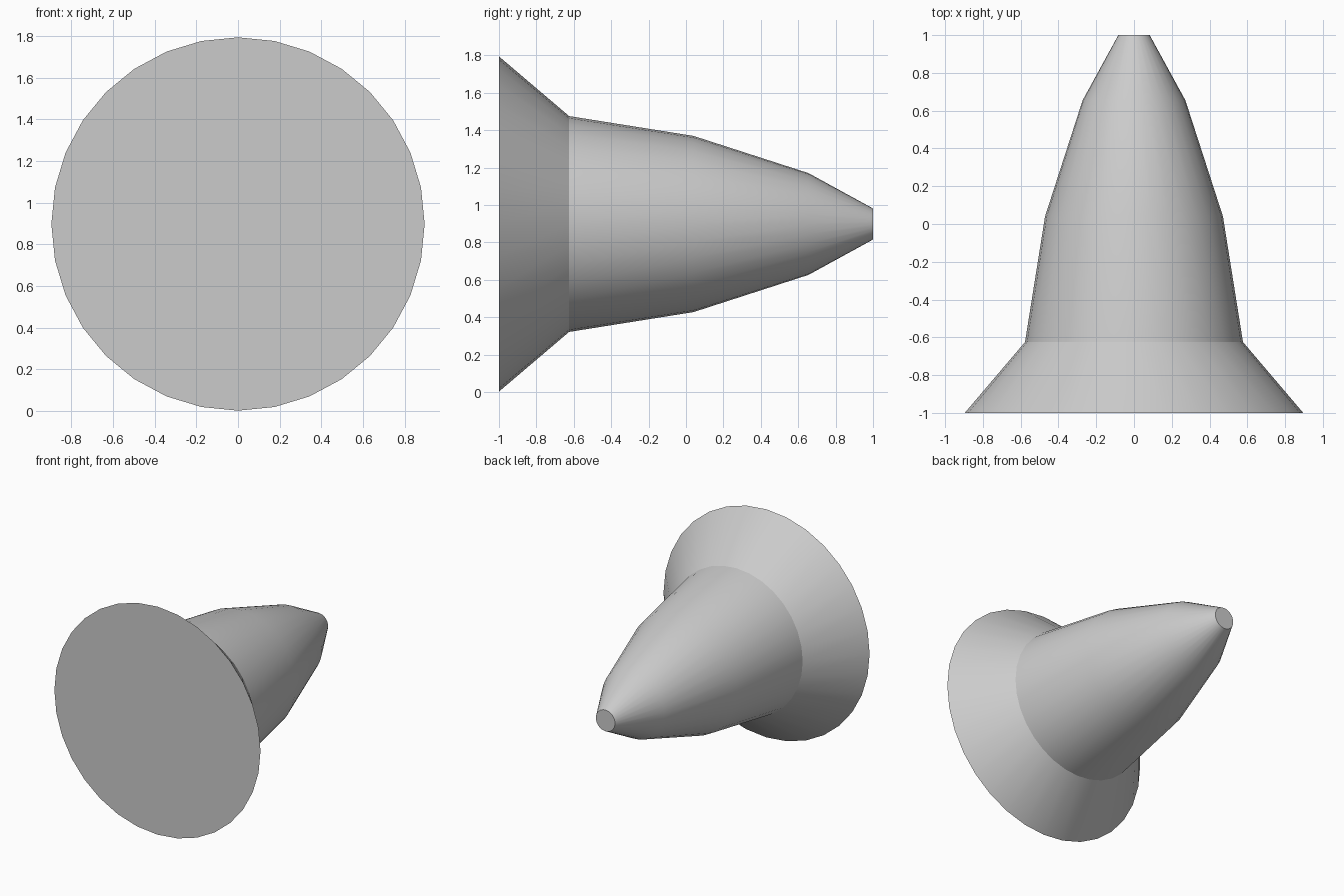
import bpy, bmesh, math

if "Cube" in bpy.data.objects:
    bpy.data.objects.remove(bpy.data.objects["Cube"])

SIDES = 32
CENTRE_Z = 0.898
# (y, radius) along the axis: flared base, tapering body, blunt tip
PROFILE = [(-1.0, 0.896), (-0.625, 0.577), (0.04, 0.471), (0.655, 0.272), (1.0, 0.083)]

bm = bmesh.new()
rings = []
for y, r in PROFILE:
    angles = [2 * math.pi * i / SIDES for i in range(SIDES)]
    rings.append([bm.verts.new((r * math.cos(a), y, r * math.sin(a))) for a in angles])

# side walls
for a, b in zip(rings, rings[1:]):
    for i in range(SIDES):
        j = (i + 1) % SIDES
        bm.faces.new((a[i], a[j], b[j], b[i]))

# flat end caps
bm.faces.new(rings[0])
bm.faces.new(rings[-1])
bmesh.ops.recalc_face_normals(bm, faces=bm.faces)

mesh = bpy.data.meshes.new("flared_cone")
bm.to_mesh(mesh)
bm.free()
cone = bpy.data.objects.new("flared_cone", mesh)
bpy.context.collection.objects.link(cone)
cone.location.z = CENTRE_Z

# smooth sides, crisp flare seam and cap rims
bpy.context.view_layer.objects.active = cone
cone.select_set(True)
bpy.ops.object.shade_smooth_by_angle(angle=math.radians(20))
